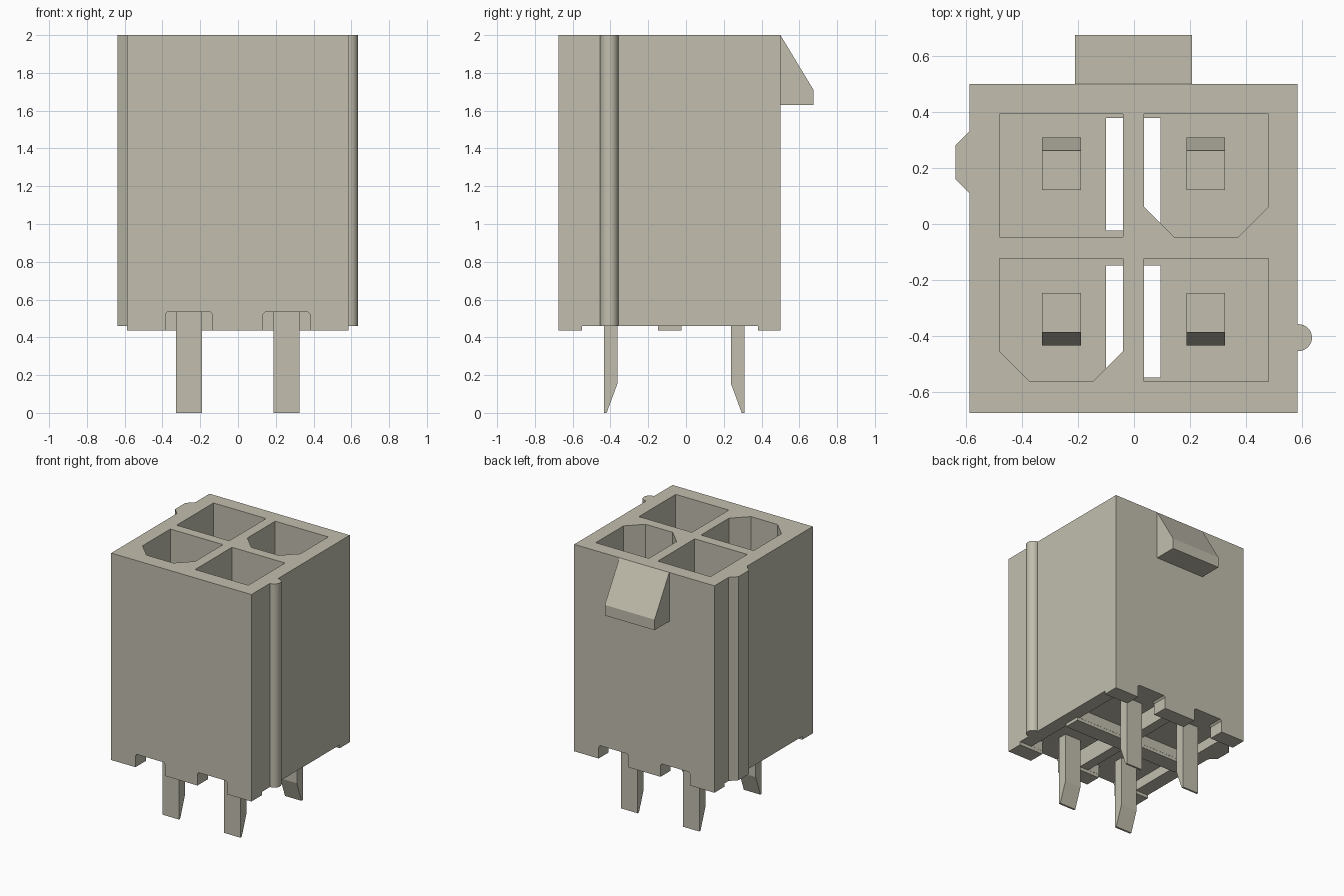
import bpy, bmesh, math
from mathutils import Vector

cube = bpy.data.objects.get("Cube")
if cube:
    bpy.data.objects.remove(cube, do_unlink=True)

# One warm grey plastic for everything
COLOUR = (0.54, 0.52, 0.425, 1)
mat = bpy.data.materials.new("warm grey")
mat.diffuse_color = COLOUR
mat.use_nodes = True
mat.node_tree.nodes["Principled BSDF"].inputs["Base Color"].default_value = COLOUR


def prism(name, points, lo, hi, axis="z"):
    """Extrude a 2D outline: (x, y) along z, or (y, z) along x."""
    def place(p, h):
        return (p[0], p[1], h) if axis == "z" else (h, p[0], p[1])
    bm = bmesh.new()
    face = bm.faces.new([bm.verts.new(place(p, lo)) for p in points])
    new = bmesh.ops.extrude_face_region(bm, geom=[face])["geom"]
    bmesh.ops.translate(bm, verts=[v for v in new if isinstance(v, bmesh.types.BMVert)],
                        vec=Vector(place((0, 0), hi - lo)))
    bmesh.ops.recalc_face_normals(bm, faces=bm.faces)
    me = bpy.data.meshes.new(name)
    bm.to_mesh(me)
    bm.free()
    me.materials.append(mat)
    ob = bpy.data.objects.new(name, me)
    bpy.context.collection.objects.link(ob)
    return ob


def box(name, x0, x1, y0, y1, z0, z1):
    return prism(name, [(x0, y0), (x1, y0), (x1, y1), (x0, y1)], z0, z1)


def cut(target, cutter):
    cutter.hide_render = True
    mod = target.modifiers.new("cut", "BOOLEAN")
    mod.operation = "DIFFERENCE"
    mod.solver = "EXACT"
    mod.object = cutter
    bpy.context.view_layer.objects.active = target
    bpy.ops.object.modifier_apply(modifier=mod.name)
    bpy.data.objects.remove(cutter, do_unlink=True)


# Main dimensions
X0, X1, Y0, Y1 = -0.588, 0.585, -0.675, 0.50
BOTTOM, SIDE_BOTTOM, CEILING, FLOOR, TOP = 0.435, 0.46, 0.535, 0.72, 2.0
ROWS = [(-0.55, -0.148), (-0.025, 0.38)]      # open bays under the floor

housing = box("housing", X0, X1, Y0, Y1, BOTTOM, TOP)

# Four wells open at the top: two square, two with chamfered front corners
back, front = (-0.047, 0.393), (-0.563, -0.123)
left, right = (0.036, 0.48), (-0.48, -0.04)
for (xa, xb), (ya, yb), chamfered in ((right, back, False), (left, back, True),
                                      (right, front, True), (left, front, False)):
    c = 0.108
    if chamfered:
        outline = [(xa + c, ya), (xb - c, ya), (xb, ya + c), (xb, yb), (xa, yb), (xa, ya + c)]
    else:
        outline = [(xa, ya), (xb, ya), (xb, yb), (xa, yb)]
    cut(housing, prism("well_cutter", outline, FLOOR, TOP + 0.2))

# Underside: raised side rims, bays, and slits through the floor
for ya, yb in ROWS:
    cut(housing, box("rim_cutter", -0.8, 0.8, ya, yb, 0.2, SIDE_BOTTOM))
    for xa, xb in (left, right):
        cut(housing, box("bay_cutter", xa, xb, ya + 0.001, yb - 0.001, 0.2, CEILING))
    for xa, xb in ((0.036, 0.095), (-0.10, -0.04)):
        cut(housing, box("slit_cutter", xa, xb, ya + 0.001, yb - 0.001, 0.3, FLOOR + 0.05))

# Centre bar stops short of the side walls
for xa, xb in ((-0.8, -0.5), (0.5, 0.8)):
    cut(housing, box("bar_end_cutter", xa, xb, -0.3, 0.2, 0.2, SIDE_BOTTOM))

# Notches in the bottom edge of front and back walls
for ya, yb in ((-0.8, -0.545), (0.375, 0.7)):
    for xa, xb in ((-0.385, -0.137), (0.133, 0.381)):
        b = 0.012
        arch = [(xa, 0.3), (xb, 0.3), (xb, CEILING - b), (xb - b, CEILING),
                (xa + b, CEILING), (xa, CEILING - b)]
        cutter = prism("notch_cutter", [(x, z) for x, z in arch], ya, yb)
        for v in cutter.data.vertices:          # stand the arch upright
            v.co = (v.co.x, v.co.z, v.co.y)
        cutter.data.flip_normals()
        cut(housing, cutter)

# Latch ramp on the back
prism("latch_ramp", [(Y1 - 0.01, TOP), (Y1, TOP), (0.675, 1.71), (0.675, 1.63), (Y1 - 0.01, 1.63)],
      -0.21, 0.207, "x")

# Angular key rib on the right side (-x)
prism("angular_rib", [(X0 + 0.01, 0.11), (X0, 0.11), (-0.638, 0.16), (-0.638, 0.282),
                      (X0, 0.332), (X0 + 0.01, 0.332)], SIDE_BOTTOM, TOP)

# Round key rib on the left side (+x)
arc = [(0.588 + 0.048 * math.cos(a), -0.406 + 0.048 * math.sin(a))
       for a in (math.radians(-90 + 180 * i / 16) for i in range(17))]
rib = prism("round_rib", [(X1 - 0.01, -0.454)] + arc + [(X1 - 0.01, -0.358)], SIDE_BOTTOM, TOP)
bpy.ops.object.select_all(action="DESELECT")
rib.select_set(True)
bpy.context.view_layer.objects.active = rib
bpy.ops.object.shade_smooth_by_angle(angle=math.radians(30))

# Contacts: thick blade in the well, thin tapered tail below
blade = [(0.295, 0), (0.31, 0), (0.31, 1.28), (0.262, 1.45), (0.122, 1.45),
         (0.122, CEILING + 0.05), (0.238, CEILING + 0.05), (0.238, 0.155)]
mirrored = [(-0.125 - y, z) for y, z in blade]
for row, outline in (("back", blade), ("front", mirrored)):
    for side, xa in (("right", -0.328), ("left", 0.187)):
        prism(f"{row}_{side}_contact", outline, xa, xa + 0.138, "x")
